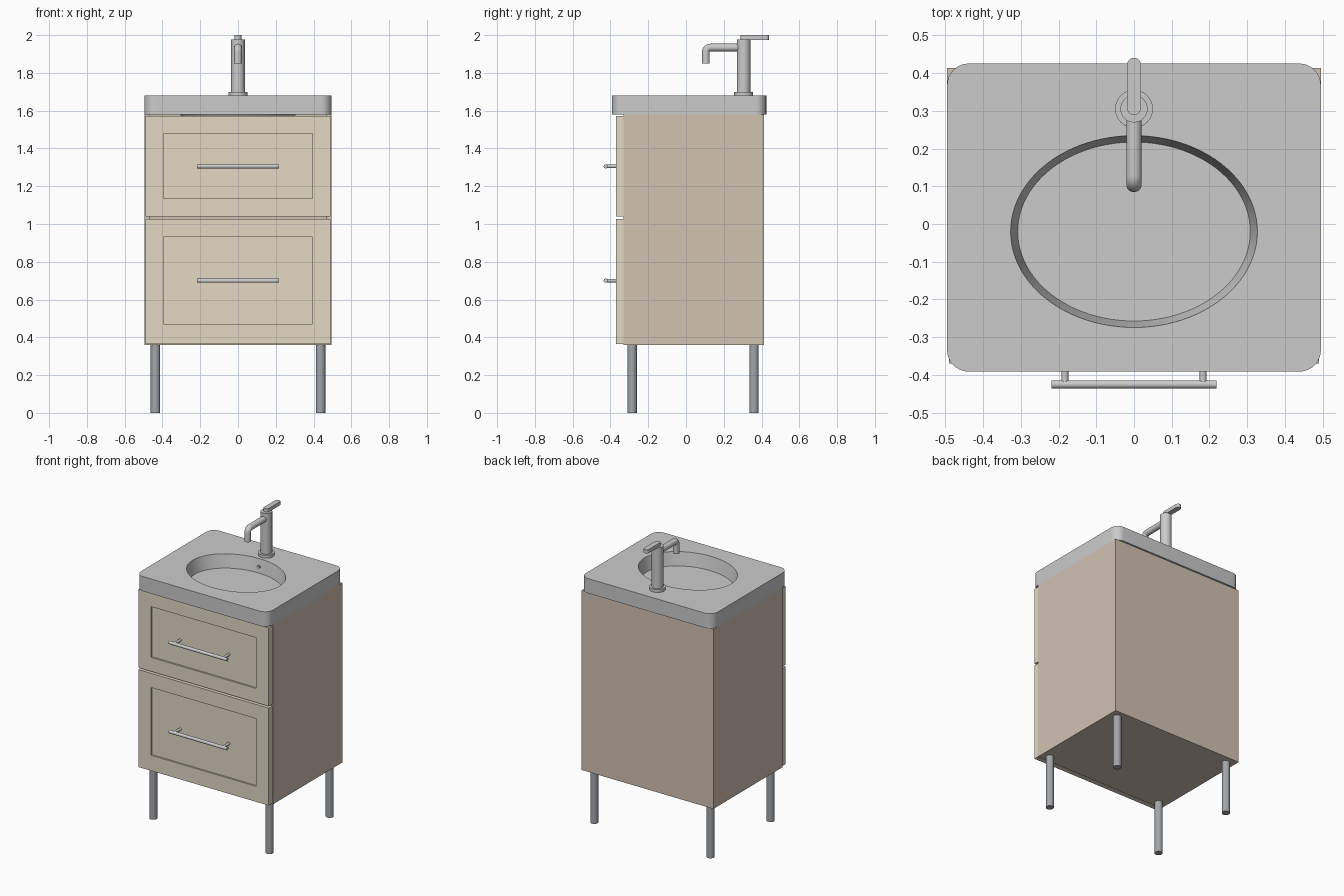
import bpy, bmesh, math
from mathutils import Vector

if "Cube" in bpy.data.objects:
    bpy.data.objects.remove(bpy.data.objects["Cube"])


def material(name, rgb):
    m = bpy.data.materials.new(name)
    m.diffuse_color = (*rgb, 1)
    m.use_nodes = True
    m.node_tree.nodes["Principled BSDF"].inputs["Base Color"].default_value = m.diffuse_color
    return m


LIGHT_WOOD = material("light_wood", (0.77, 0.69, 0.56))
WOOD = material("wood", (0.64, 0.54, 0.45))
DARK = material("dark_metal", (0.36, 0.38, 0.40))


def finish(name, bm, mat=None, smooth=False):
    bmesh.ops.recalc_face_normals(bm, faces=bm.faces)
    me = bpy.data.meshes.new(name)
    bm.to_mesh(me)
    bm.free()
    ob = bpy.data.objects.new(name, me)
    bpy.context.collection.objects.link(ob)
    if mat:
        me.materials.append(mat)
    if smooth:
        smooth_by_angle(ob)
    return ob


def activate(ob):
    bpy.ops.object.select_all(action='DESELECT')
    ob.select_set(True)
    bpy.context.view_layer.objects.active = ob


def smooth_by_angle(ob):
    activate(ob)
    bpy.ops.object.shade_smooth_by_angle(angle=math.radians(35))


def loft(name, rings, mat=None, smooth=True):
    """Closed solid through equal-length rings of points."""
    bm = bmesh.new()
    loops = [[bm.verts.new(p) for p in ring] for ring in rings]
    n = len(loops[0])
    for a, b in zip(loops, loops[1:]):
        for i in range(n):
            j = (i + 1) % n
            bm.faces.new((a[i], a[j], b[j], b[i]))
    bm.faces.new(loops[0][::-1])
    bm.faces.new(loops[-1])
    return finish(name, bm, mat, smooth)


def box(name, lo, hi, mat=None):
    (x0, y0, z0), (x1, y1, z1) = lo, hi
    return loft(name, [[(x0, y0, z), (x1, y0, z), (x1, y1, z), (x0, y1, z)] for z in (z0, z1)], mat, False)


def rod(name, a, b, r, mat=None, n=32):
    a, b = Vector(a), Vector(b)
    q = (b - a).to_track_quat('Z', 'Y')
    circle = [q @ Vector((r * math.cos(math.tau * i / n), r * math.sin(math.tau * i / n), 0)) for i in range(n)]
    return loft(name, [[p + c for c in circle] for p in (a, b)], mat)


def rounded(x0, x1, y0, y1, r, z, n=10):
    pts = []
    for k, (cx, cy) in enumerate([(x1 - r, y1 - r), (x0 + r, y1 - r), (x0 + r, y0 + r), (x1 - r, y0 + r)]):
        for i in range(n + 1):
            t = math.pi / 2 * (k + i / n)
            pts.append((cx + r * math.cos(t), cy + r * math.sin(t), z))
    return pts


def ellipse(rx, ry, z, cy=-0.02, n=96):
    return [(rx * math.cos(math.tau * i / n), cy + ry * math.sin(math.tau * i / n), z) for i in range(n)]


# Cabinet carcass, open at the top and front
for side, s in (("left", -1), ("right", 1)):
    x = sorted((s * 0.495, s * 0.465))
    box(side + "_side_panel", (x[0], -0.33, 0.36), (x[1], 0.413, 1.58), WOOD)
box("back_panel", (-0.465, 0.383, 0.36), (0.465, 0.413, 1.58), WOOD)
box("bottom_panel", (-0.465, -0.33, 0.36), (0.465, 0.383, 0.39), WOOD)

# Drawer fronts with recessed panels, and their bar handles
for name, z0, z1, p0, p1, hz in (("upper", 1.04, 1.572, 1.135, 1.48, 1.305),
                                 ("lower", 0.365, 1.027, 0.47, 0.93, 0.70)):
    bm = bmesh.new()

    def ring(x, za, zb, y):
        return [bm.verts.new(p) for p in ((-x, y, za), (x, y, za), (x, y, zb), (-x, y, zb))]
    rings = [ring(0.49, z0, z1, -0.332), ring(0.49, z0, z1, -0.37),
             ring(0.395, p0, p1, -0.37), ring(0.395, p0, p1, -0.358)]
    for a, b in zip(rings, rings[1:]):
        for i in range(4):
            j = (i + 1) % 4
            bm.faces.new((a[i], a[j], b[j], b[i]))
    bm.faces.new(rings[0])
    bm.faces.new(rings[-1])
    finish(name + "_drawer_front", bm, LIGHT_WOOD)
    rod(name + "_handle_bar", (-0.218, -0.425, hz), (0.218, -0.425, hz), 0.011)
    for side, s in (("left", -1), ("right", 1)):
        rod(f"{name}_handle_{side}_post", (s * 0.183, -0.425, hz), (s * 0.183, -0.355, hz), 0.009)

# Legs
for side, x in (("left", -0.437), ("right", 0.437)):
    for end, y in (("front", -0.285), ("back", 0.36)):
        rod(f"{end}_{side}_leg", (x, y, 0), (x, y, 0.365), 0.025, DARK)

# Countertop with the oval basin cut into it
top = loft("countertop", [rounded(-0.495, 0.495, -0.391, 0.425, 0.057, z) for z in (1.58, 1.68)], smooth=False)
cutter = loft("basin_cutter", [ellipse(0.308, 0.237, 1.591), ellipse(0.329, 0.256, 1.69)], smooth=False)
mod = top.modifiers.new("basin", 'BOOLEAN')
mod.operation = 'DIFFERENCE'
mod.solver = 'EXACT'
mod.object = cutter
activate(top)
bpy.ops.object.modifier_apply(modifier="basin")
bpy.data.objects.remove(cutter)
smooth_by_angle(top)
loft("basin_underside", [ellipse(0.30, 0.23, 1.57), ellipse(0.31, 0.24, 1.585)])
rod("overflow_drain", (0, 0.217, 1.628), (0, 0.245, 1.628), 0.012, DARK)

# Faucet: flange, column, lever and bent spout
FY = 0.305
rod("faucet_flange", (0, FY, 1.675), (0, FY, 1.70), 0.05, n=48)
rod("faucet_column", (0, FY, 1.69), (0, FY, 1.977), 0.036, n=48)
loft("faucet_lever", [rounded(-0.018, 0.018, 0.289, 0.44, 0.0175, z) for z in (1.975, 2.0)])

path = [Vector((0, FY, 1.934))]
bend = 0.024
for i in range(9):
    t = math.pi / 2 * i / 8
    path.append(Vector((0, 0.105 + bend - bend * math.sin(t), 1.934 - bend + bend * math.cos(t))))
path.append(Vector((0, 0.105, 1.85)))
spout = []
for i, p in enumerate(path):
    d = (path[min(i + 1, len(path) - 1)] - path[max(i - 1, 0)]).normalized()
    if i == 1:
        d = Vector((0, -1, 0))
    up = d.cross(Vector((1, 0, 0)))
    spout.append([p + 0.0205 * (Vector((1, 0, 0)) * math.cos(math.tau * k / 32) + up * math.sin(math.tau * k / 32))
                  for k in range(32)])
loft("faucet_spout", spout)
